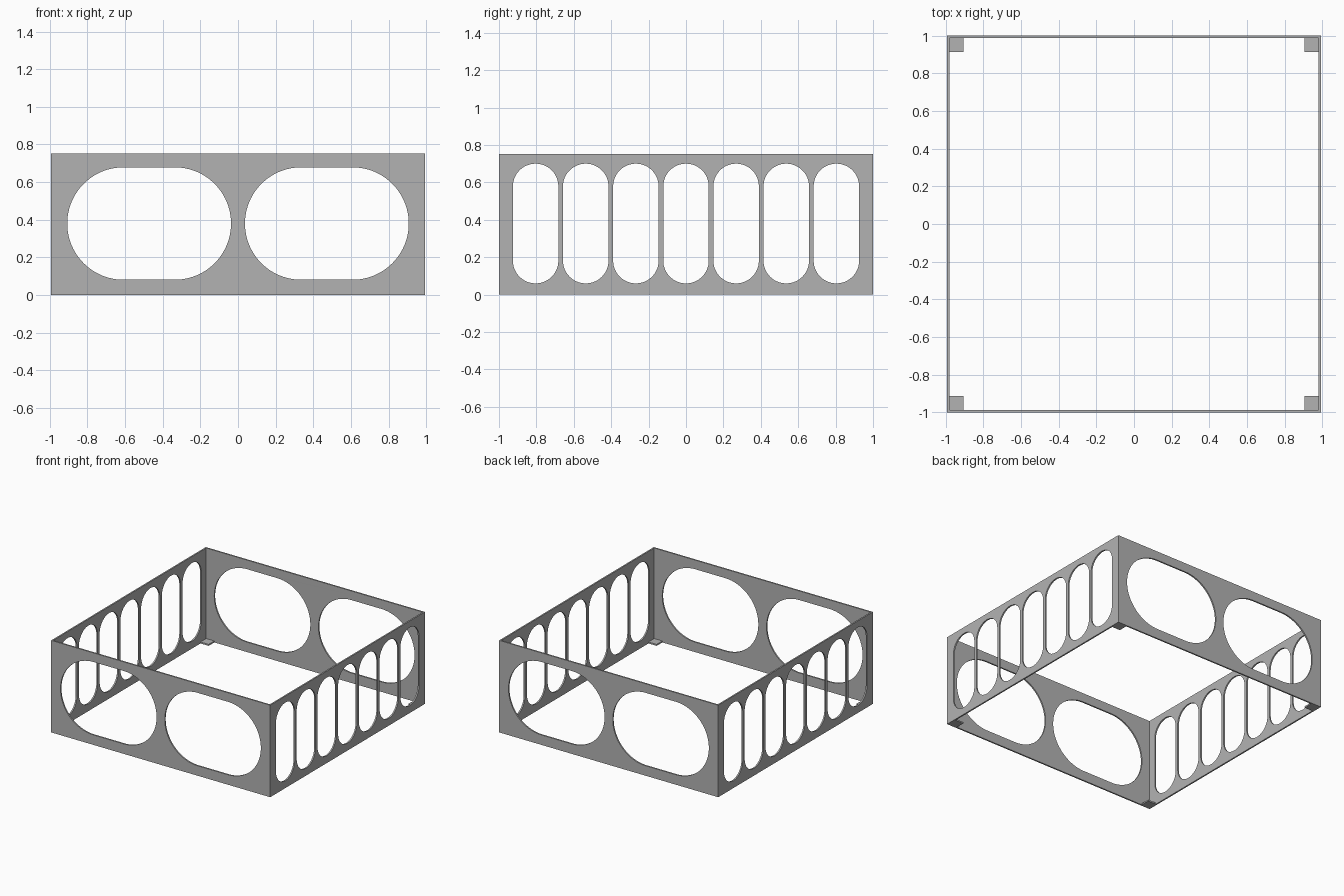
import bpy
import math
from mathutils import Matrix

if "Cube" in bpy.data.objects:
    bpy.data.objects.remove(bpy.data.objects["Cube"], do_unlink=True)

HALF_X, HALF_Y, HEIGHT, THICK = 0.992, 1.0, 0.753, 0.012

# Single grey finish
grey = bpy.data.materials.new("plain grey")
grey.use_nodes = True
colour = (0.45, 0.45, 0.45, 1)
grey.diffuse_color = colour
grey.node_tree.nodes["Principled BSDF"].inputs["Base Color"].default_value = colour


def stadium(cx, cz, width, height, steps=24):
    """Outline of a slot with fully rounded ends."""
    r = min(width, height) / 2
    dx, dz = width / 2 - r, height / 2 - r
    pts = []
    for quarter, (sx, sz) in enumerate([(1, 1), (-1, 1), (-1, -1), (1, -1)]):
        for i in range(steps + 1):
            # Skip the joint shared by two quarters of one round end
            if i == steps and (dx == 0 if quarter % 2 == 0 else dz == 0):
                continue
            if i == steps and (dz == 0 if quarter % 2 else dx == 0):
                continue
            a = math.pi / 2 * (quarter + i / steps)
            pts.append((cx + sx * dx + r * math.cos(a), cz + sz * dz + r * math.sin(a)))
    return pts


def panel(name, half_width, holes, matrix):
    """Flat sheet with cut-out holes, built from filled outlines."""
    sheet = bpy.data.curves.new(name, 'CURVE')
    sheet.dimensions = '2D'
    sheet.fill_mode = 'BOTH'
    sheet.extrude = THICK / 2
    w = half_width
    for outline in [[(-w, 0), (w, 0), (w, HEIGHT), (-w, HEIGHT)]] + holes:
        clean = [p for i, p in enumerate(outline)
                 if math.dist(p, outline[i - 1]) > 0.0001]
        spline = sheet.splines.new('POLY')
        spline.points.add(len(clean) - 1)
        for point, (u, v) in zip(spline.points, clean):
            point.co = (u, v, 0, 1)
        spline.use_cyclic_u = True
    obj = bpy.data.objects.new(name, sheet)
    bpy.context.collection.objects.link(obj)
    bpy.ops.object.select_all(action='DESELECT')
    obj.select_set(True)
    bpy.context.view_layer.objects.active = obj
    bpy.ops.object.convert(target='MESH')
    obj = bpy.context.object
    obj.data.transform(matrix)
    obj.data.materials.clear()
    obj.data.materials.append(grey)
    bpy.ops.object.shade_smooth_by_angle(angle=math.radians(30))


upright = Matrix.Rotation(math.pi / 2, 4, 'X')
sideways = Matrix.Rotation(math.pi / 2, 4, 'Z') @ upright

# Front and back panels with two wide openings
wide_holes = [stadium(s * 0.472, 0.38, 0.87, 0.597) for s in (-1, 1)]
for name, s in (("front_panel", -1), ("back_panel", 1)):
    shift = Matrix.Translation((0, s * (HALF_Y - THICK / 2), 0))
    panel(name, HALF_X, wide_holes, shift @ upright)

# Side panels with seven upright slots
slots = [stadium(i * 0.268, 0.38, 0.243, 0.64) for i in range(-3, 4)]
for name, s in (("right_panel", -1), ("left_panel", 1)):
    shift = Matrix.Translation((s * (HALF_X - THICK / 2), 0, 0))
    panel(name, HALF_Y - THICK, slots, shift @ sideways)

# Small square pads in the bottom corners
PAD = 0.074
for front, sy in (("front", -1), ("back", 1)):
    for side, sx in (("right", -1), ("left", 1)):
        bpy.ops.mesh.primitive_cube_add(size=1, location=(
            sx * (HALF_X - THICK - PAD / 2), sy * (HALF_Y - THICK - PAD / 2), THICK / 2))
        pad = bpy.context.object
        pad.name = f"{front}_{side}_corner_pad"
        pad.scale = (PAD, PAD, THICK)
        pad.data.materials.append(grey)
